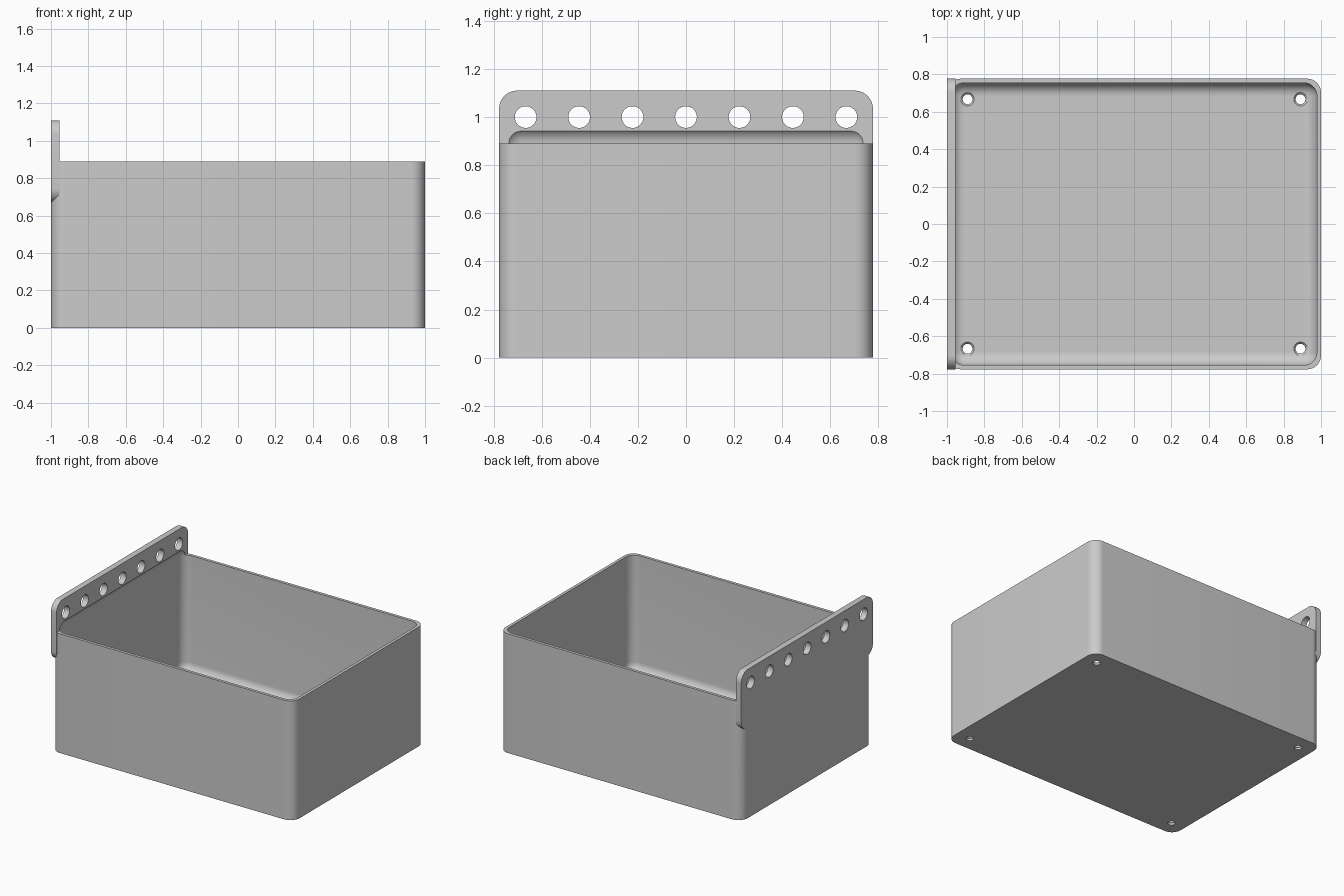
import bpy, bmesh, math
from mathutils import Matrix, Vector

if "Cube" in bpy.data.objects:
    bpy.data.objects.remove(bpy.data.objects["Cube"], do_unlink=True)

grey = bpy.data.materials.new("light grey plastic")
grey.use_nodes = True
colour = (0.6, 0.6, 0.6, 1)
grey.diffuse_color = colour
grey.node_tree.nodes["Principled BSDF"].inputs["Base Color"].default_value = colour


def finish(name, bm):
    bmesh.ops.recalc_face_normals(bm, faces=bm.faces)
    mesh = bpy.data.meshes.new(name)
    bm.to_mesh(mesh)
    bm.free()
    mesh.materials.append(grey)
    obj = bpy.data.objects.new(name, mesh)
    bpy.context.collection.objects.link(obj)
    return obj


def rounded_box(name, low, high, radius, axes):
    """Box with the edges running along the given axes rounded."""
    low, high = Vector(low), Vector(high)
    bm = bmesh.new()
    bmesh.ops.create_cube(bm, size=1)
    bmesh.ops.scale(bm, vec=high - low, verts=bm.verts)
    bmesh.ops.translate(bm, vec=(low + high) / 2, verts=bm.verts)
    edges = [e for e in bm.edges
             if any(abs((e.verts[0].co - e.verts[1].co)[a]) > 1e-4 for a in axes)]
    bmesh.ops.bevel(bm, geom=edges, offset=radius, segments=10, profile=0.5,
                    affect='EDGES', clamp_overlap=True)
    return finish(name, bm)


def drill(name, centre, r1, r2, depth, rotation=None):
    bm = bmesh.new()
    matrix = Matrix.Translation(centre) @ (rotation or Matrix.Identity(4))
    bmesh.ops.create_cone(bm, cap_ends=True, segments=40, radius1=r1,
                          radius2=r2, depth=depth, matrix=matrix)
    return finish(name, bm)


def combine(target, tool, operation):
    mod = target.modifiers.new(operation, 'BOOLEAN')
    mod.operation, mod.solver, mod.object = operation, 'EXACT', tool
    bpy.context.view_layer.objects.active = target
    bpy.ops.object.modifier_apply(modifier=mod.name)
    bpy.data.objects.remove(tool, do_unlink=True)


HALF_Y, RIM, WALL, FLOOR, BACK = 0.777, 0.89, 0.022, 0.025, -0.955

# Outer tub joined to the hanging plate
bin_body = rounded_box("storage_bin", (-1, -HALF_Y, 0), (1, HALF_Y, RIM), 0.075, [2])
plate = rounded_box("hanging_plate", (-1, -HALF_Y, 0.67), (BACK, HALF_Y, 1.11), 0.075, [0])
combine(bin_body, plate, 'UNION')

# Rounded cavity, which also undercuts the foot of the plate
cavity = rounded_box("cavity_cutter", (-1 + WALL, -HALF_Y + WALL, FLOOR),
                     (1 - WALL, HALF_Y - WALL, 0.96), 0.07, [0, 1, 2])
combine(bin_body, cavity, 'DIFFERENCE')

# Row of hanging holes
sideways = Matrix.Rotation(math.pi / 2, 4, 'Y')
for i in range(-3, 4):
    hole = drill("hanging_hole", (-0.98, i * 0.2222, 1.0), 0.045, 0.045, 0.2, sideways)
    combine(bin_body, hole, 'DIFFERENCE')

# Countersunk holes in the floor corners
for x in (-0.89, 0.89):
    for y in (-0.667, 0.667):
        combine(bin_body, drill("screw_hole", (x, y, 0), 0.026, 0.026, 0.2), 'DIFFERENCE')
        sink = drill("countersink", (x, y, 0.0225), 0.022, 0.045, 0.025)
        combine(bin_body, sink, 'DIFFERENCE')

bpy.ops.object.select_all(action='DESELECT')
bin_body.select_set(True)
bpy.context.view_layer.objects.active = bin_body
bpy.ops.object.shade_smooth_by_angle(angle=math.radians(30))
